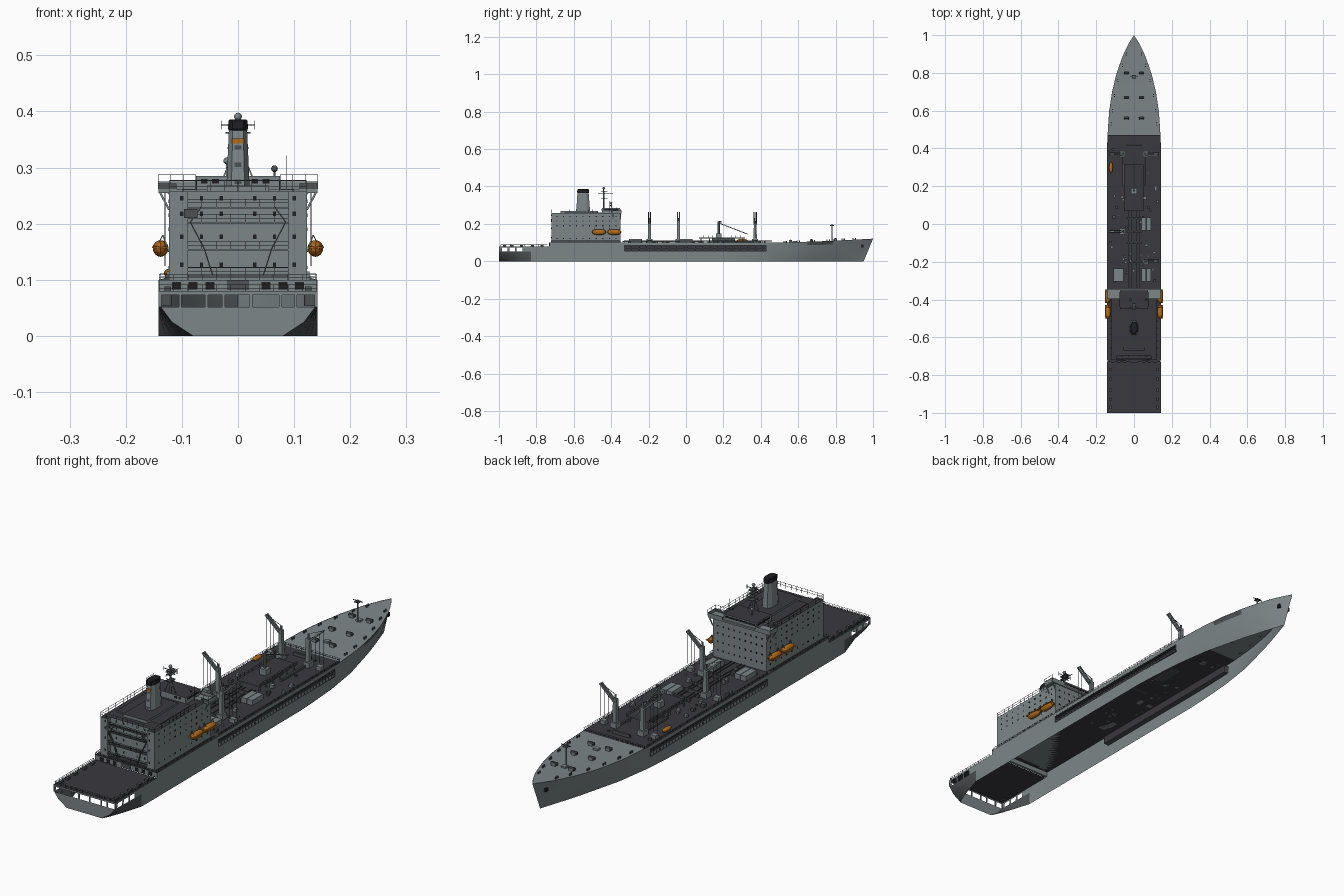
import bpy, bmesh, math, random
from mathutils import Vector

if "Cube" in bpy.data.objects:
    bpy.data.objects.remove(bpy.data.objects["Cube"])
random.seed(4)

COLS = {"hull_grey": (.205, .24, .25), "deck_charcoal": (.042, .04, .048), "boat_orange": (.46, .15, .012),
        "black": (.014, .014, .016), "dark_grey": (.075, .082, .086)}
MATS = []
for n, c in COLS.items():
    m = bpy.data.materials.new(n)
    m.diffuse_color = (*c, 1)
    m.use_nodes = True
    m.node_tree.nodes["Principled BSDF"].inputs["Base Color"].default_value = m.diffuse_color
    MATS.append(m)
GREY, DECK, ORANGE, BLACK, DARK = range(5)


def finish(bm, name, smooth=False):
    me = bpy.data.meshes.new(name)
    bm.to_mesh(me)
    bm.free()
    for m in MATS:
        me.materials.append(m)
    ob = bpy.data.objects.new(name, me)
    bpy.context.collection.objects.link(ob)
    if smooth:
        bpy.context.view_layer.objects.active = ob
        ob.select_set(True)
        bpy.ops.object.shade_smooth_by_angle(angle=math.radians(30))
        ob.select_set(False)


def face(bm, pts, mat, out):
    f = bm.faces.new([bm.verts.new(p) for p in pts])
    f.normal_update()
    if f.normal.dot(Vector(out)) < 0:
        f.normal_flip()
    f.material_index = mat


def box(bm, x0, x1, y0, y1, z0, z1, mat=GREY, top=None, taper=1.0):
    cx, cy = (x0 + x1) / 2, (y0 + y1) / 2
    lo = [(x0, y0), (x1, y0), (x1, y1), (x0, y1)]
    a = [bm.verts.new((x, y, z0)) for x, y in lo]
    b = [bm.verts.new((cx + (x - cx) * taper, cy + (y - cy) * taper, z1)) for x, y in lo]
    fs = [bm.faces.new(a[::-1]), bm.faces.new(b)]
    fs += [bm.faces.new((a[i], a[(i + 1) % 4], b[(i + 1) % 4], b[i])) for i in range(4)]
    for f in fs:
        f.material_index = mat
    fs[1].material_index = mat if top is None else top


def beam(bm, p, q, r, mat=GREY, n=4, r2=None):
    p, q = Vector(p), Vector(q)
    rot = (q - p).to_track_quat('Z', 'Y')
    rings = [[bm.verts.new(c + rot @ Vector((rad * math.cos(t), rad * math.sin(t), 0)))
              for t in [(i + .5) * math.tau / n for i in range(n)]] for c, rad in ((p, r), (q, r2 or r))]
    fs = [bm.faces.new(rings[0][::-1]), bm.faces.new(rings[1])]
    fs += [bm.faces.new((rings[0][i], rings[0][(i + 1) % n], rings[1][(i + 1) % n], rings[1][i])) for i in range(n)]
    for f in fs:
        f.material_index = mat


def rail(bm, p, q, h=.02, mat=DARK):
    p, q = Vector(p), Vector(q)
    n = max(1, round((q - p).length / .025))
    for i in range(n + 1):
        c = p.lerp(q, i / n)
        beam(bm, c, c + Vector((0, 0, h)), .0007, mat)
    for k in (.5, 1):
        beam(bm, p + Vector((0, 0, h * k)), q + Vector((0, 0, h * k)), .0007, mat)


def lerp_table(t, y):
    for (a, u), (b, v) in zip(t, t[1:]):
        if y <= b:
            return u + (v - u) * max(0, (y - a) / (b - a))
    return t[-1][1]


# ---- hull shell, open underneath, lofted through stations
TOPW = [(-1, .142), (.42, .142), (.5, .139), (.6, .131), (.7, .116), (.8, .092), (.9, .056), (.96, .026), (1, 0)]
BOTW = [(-1, .142), (.2, .142), (.4, .132), (.6, .105), (.8, .058), (.9, .03), (1, 0)]
TOPZ = [(-1, .08), (-.73, .08), (-.72, .1), (.5, .1), (.75, .108), (1, .121)]
STERN = [.08, .118, .138, .142, .142]
YS = [-1, -.985, -.955, -.945, -.915, -.905, -.875, -.83, -.73, -.72, -.5, -.33, -.1, .1, .2, .3, .43,
      .47, .55, .6, .65, .7, .75, .79, .83, .87, .91, .94, .97, .985, 1]


def point(y, k):
    zt = lerp_table(TOPZ, y)
    if y < -.725:
        z = (0, .025, .052, .073, zt)[k]
    elif y < .45:
        z = (0, .028, .055, .085, zt)[k]
    else:
        z = (0, .27, .54, .82, 1)[k] * zt
    f = z / zt
    wb, wt = lerp_table(BOTW, y), lerp_table(TOPW, y)
    w = wb + (wt - wb) * f ** .85
    if y < -.83:
        t = ((y + 1) / .17) ** .8
        w = STERN[k] * (1 - t) + .142 * t
    rake = max(0, y - .4) / .6 * .05 * (1 - f)
    return w, y - rake, z


bm = bmesh.new()
for s in (-1, 1):
    for a, b in zip(YS, YS[1:]):
        for k in range(4):
            port = k == 2 and (a, b) in ((-.985, -.955), (-.945, -.915), (-.905, -.875))
            gallery = k == 2 and a >= -.33 and b <= .43
            if port or gallery:
                continue
            pts = [point(a, k), point(b, k), point(b, k + 1), point(a, k + 1)]
            if b == 1:
                pts = [pts[0], pts[1], pts[2], pts[3]]
            mat = DARK if (k < 2 and b <= -.83) or (s > 0 and k == 3 and .65 <= a < .79) else GREY
            face(bm, [(s * x, y, z) for x, y, z in pts], mat, (s, 0, 0))
stern = [point(-1, k) for k in range(5)]
for k in (0, 1, 3):
    (x0, _, z0), (x1, _, z1) = stern[k], stern[k + 1]
    face(bm, [(-x0, -1, z0), (x0, -1, z0), (x1, -1, z1), (-x1, -1, z1)], GREY, (0, -1, 0))
for x in (-.139, -.103, -.056, -.026, .023, .076, .103, .139):
    box(bm, x - .0025, x + .0025, -1, -.996, .052, .073)
bmesh.ops.remove_doubles(bm, verts=bm.verts, dist=.0002)
finish(bm, "hull", True)

# ---- decks
bm = bmesh.new()
for a, b in zip(YS, YS[1:]):
    if a == -.73:
        continue
    (x0, y0, z0), (x1, y1, z1) = point(a, 4), point(b, 4)
    pts = [(-x0, y0, z0 - .001), (x0, y0, z0 - .001), (x1, y1, z1 - .001), (-x1, y1, z1 - .001)]
    face(bm, pts[:3] if b == 1 else pts, GREY if a >= .47 else DECK, (0, 0, 1))
box(bm, -.141, .141, -.73, -.718, .08, .1, GREY, DECK)
box(bm, -.02, .02, -.732, -.73, .082, .1, DARK)
for x in (-.11, -.08, -.05, .05, .08, .11):
    box(bm, x - .008, x + .008, -.732, -.73, .083, .096, BLACK)
finish(bm, "decks")

# ---- recessed side galleries
bm = bmesh.new()
for s in (-1, 1):
    x0, x1 = sorted((s * .118, s * .1415))
    for z in (.0535, .0835):
        box(bm, x0, x1, -.33, .43, z, z + .0015, DARK)
    xb = sorted((s * .118, s * .12))
    box(bm, *xb, -.33, .43, .055, .085, DECK)
    for y in (-.33, .429):
        box(bm, x0, x1, y, y + .001, .055, .085, DARK)
    for i in range(39):
        beam(bm, (s * .1405, -.33 + i * .02, .055), (s * .1405, -.33 + i * .02, .085), .001, DARK)
    beam(bm, (s * .14, -.33, .069), (s * .14, .43, .069), .002, GREY)
    beam(bm, (s * .14, -.33, .077), (s * .14, .43, .077), .001, DARK)
finish(bm, "side_galleries")

# ---- superstructure block with aft balconies
bm = bmesh.new()
box(bm, -.123, .123, -.7, -.35, .099, .257, GREY, DECK)
for s in (-1, 1):
    box(bm, *sorted((s * .09, s * .123)), -.72, -.7, .099, .257, GREY, DECK)
for i, z in enumerate((.108, .155, .203, .23)):
    box(bm, -.09, .09, -.72 + .002 * i, -.7, z - .003, z, GREY, DECK)
box(bm, -.055, .055, -.67, -.47, .257, .268, GREY, DECK)
box(bm, -.1, .1, -.65, -.45, .257, .261, GREY, DECK)
# portholes, doors and vents
for s in (-1, 1):
    for z in (.122, .19, .215, .24):
        for i in range(10):
            y = -.69 + i * .035
            box(bm, *sorted((s * .123, s * .1238)), y - .003, y + .003, z - .003, z + .003, BLACK)
for z in (.13, .165, .2, .23):
    for i in range(9):
        x = -.1 + i * .025
        box(bm, x - .003, x + .003, -.35, -.349, z - .003, z + .003, BLACK)
for z in (.127, .177, .218, .245):
    for x in (-.1, -.065, -.03, .03, .065, .1):
        y = -.72 if abs(x) > .09 else -.7
        box(bm, x - .003, x + .003, y - .0008, y, z - .004, z + .004, BLACK)
box(bm, -.096, -.072, -.723, -.72, .21, .226, DARK)
finish(bm, "superstructure")

# ---- bridge with wings
bm = bmesh.new()
box(bm, -.142, .142, -.395, -.345, .255, .262, GREY)
box(bm, -.075, .075, -.45, -.352, .257, .285, GREY, DECK)
box(bm, -.07, .07, -.352, -.3512, .272, .28, BLACK)
for x in (-.06, -.04, .03, .05):
    box(bm, x - .006, x + .006, -.4508, -.45, .272, .28, BLACK)
for s in (-1, 1):
    box(bm, *sorted((s * .075, s * .0758)), -.44, -.36, .272, .28, BLACK)
    box(bm, *sorted((s * .141, s * .1425)), -.395, -.345, .262, .273)
    box(bm, *sorted((s * .075, s * .142)), -.347, -.345, .262, .274)
    box(bm, *sorted((s * .11, s * .142)), -.396, -.394, .262, .272, DARK)
    for y in (-.39, -.35):
        beam(bm, (s * .123, y, .225), (s * .139, y, .256), .0025)
    beam(bm, (s * .142, -.395, .262), (s * .142, -.395, .287), .001)
    rail(bm, (s * .075, -.396, .262), (s * .142, -.396, .262), .025)
    rail(bm, (s * .142, -.396, .262), (s * .142, -.345, .262), .025)
    rail(bm, (s * .122, -.72, .257), (s * .122, -.4, .257))
finish(bm, "bridge")

# ---- railings and aft stairs
bm = bmesh.new()
rail(bm, (-.122, -.719, .257), (.122, -.719, .257))
for z in (.108, .155, .203, .23):
    rail(bm, (-.09, -.717, z), (.09, -.717, z), .014)
for s in (-1, 1):
    for z0, z1, x0, x1 in ((.108, .155, .045, .06), (.155, .203, .06, .085), (.203, .23, .085, .065)):
        for d in (0, .006):
            beam(bm, (s * x0, -.716 - d, z0), (s * x1, -.716 - d, z1), .0015, DARK)
    rail(bm, (s * .14, -.99, .079), (s * .14, -.74, .079), .012)
    rail(bm, (s * .14, -.72, .1), (s * .14, -.35, .1), .01)
    rail(bm, (s * .14, -.33, .1), (s * .14, .46, .1), .01)
rail(bm, (-.14, -.995, .079), (.14, -.995, .079), .012)
rail(bm, (-.14, -.73, .099), (.14, -.73, .099), .01)
rail(bm, (-.138, .47, .1), (.138, .47, .1), .012)
finish(bm, "railings")

# ---- funnel with chamfered corners
bm = bmesh.new()
LEV = [(.257, 1, GREY), (.366, .78, GREY), (.369, .84, BLACK), (.383, .82, BLACK), (.386, .7, BLACK)]
rings = []
for z, k, _ in LEV:
    pl = [(-.021, -.02), (-.012, -.038), (.012, -.038), (.021, -.02), (.021, .02), (.012, .038), (-.012, .038), (-.021, .02)]
    rings.append([bm.verts.new((x * k, -.55 + y * k, z)) for x, y in pl])
for j in range(4):
    for i in range(8):
        f = bm.faces.new((rings[j][i], rings[j][(i + 1) % 8], rings[j + 1][(i + 1) % 8], rings[j + 1][i]))
        f.material_index = LEV[j + 1][2]
bm.faces.new(rings[-1]).material_index = BLACK
box(bm, -.011, .011, -.584, -.578, .343, .352, ORANGE)
for z, y in ((.335, -.5822), (.305, -.5848), (.275, -.587)):
    box(bm, -.006, .006, y, y + .005, z - .004, z + .004, DARK)
finish(bm, "funnel")

# ---- main mast, aerials and domes
bm = bmesh.new()
beam(bm, (0, -.44, .285), (0, -.44, .385), .005, GREY, 8, .003)
for z, w in ((.335, .02), (.362, .022), (.376, .03)):
    beam(bm, (-w, -.44, z), (w, -.44, z), .0015, DARK)
    box(bm, -.01, .01, -.455, -.42, z - .003, z, DARK)
beam(bm, (0, -.47, .362), (0, -.39, .362), .0015, DARK)
for s in (-1, 1):
    beam(bm, (s * .025, -.44, .285), (0, -.44, .345), .0018)
    beam(bm, (s * .03, -.44, .368), (s * .03, -.44, .384), .001, DARK)
beam(bm, (.087, -.41, .262), (.087, -.41, .322), .001, DARK)
beam(bm, (.065, -.4, .28), (.065, -.4, .295), .002, DARK)
beam(bm, (-.02, -.4, .285), (-.02, -.4, .31), .002)
for p, r, mt in (((0, -.44, .391), .007, GREY), ((.065, -.4, .298), .006, DARK), ((-.02, -.4, .312), .006, GREY)):
    ret = bmesh.ops.create_uvsphere(bm, u_segments=12, v_segments=8, radius=r)
    bmesh.ops.translate(bm, verts=ret["verts"], vec=p)
    for f in {f for v in ret["verts"] for f in v.link_faces}:
        f.material_index = mt
finish(bm, "mast")

# ---- lifeboats and deck boat
bm = bmesh.new()
def boat(x, y, z, l, w, h):
    ret = bmesh.ops.create_uvsphere(bm, u_segments=12, v_segments=8, radius=1)
    for v in ret["verts"]:
        c = v.co
        v.co = (x + c.x * w, y + math.copysign(abs(c.y) ** .75, c.y) * l, z + c.z * h * (.85 if c.z > 0 else 1))
    for f in {f for v in ret["verts"] for f in v.link_faces}:
        f.material_index = ORANGE
for s in (-1, 1):
    for y in (-.383, -.465):
        boat(s * .138, y, .157, .038, .014, .016)
        box(bm, *sorted((s * .124, s * .153)), y - .036, y + .036, .157, .159, ORANGE)
        for d in (-.025, .025):
            beam(bm, (s * .123, y + d, .15), (s * .134, y + d, .18), .0018)
            beam(bm, (s * .134, y + d, .18), (s * .14, y + d, .168), .0012, DARK)
boat(-.122, .3, .112, .028, .01, .009)
finish(bm, "lifeboats")

# ---- replenishment posts with outboard arms
bm = bmesh.new()
for s, y in ((-1, .37), (1, .37), (-1, -.04), (1, -.195)):
    box(bm, s * .062 - .009, s * .062 + .009, y - .009, y + .009, .099, .215, GREY, None, .8)
    box(bm, s * .062 - .014, s * .062 + .014, y - .016, y + .016, .099, .12)
    for d in (-.006, .006):
        beam(bm, (s * .062, y + d, .2), (s * .13, y + d, .262), .004)
    beam(bm, (s * .062, y, .215), (s * .062, y, .232), .004)
    for t in (.5, .75, 1):
        x = s * (.062 + .068 * t)
        beam(bm, (x, y, .2 + .062 * t), (x, y, .125), .0008, DARK)
    beam(bm, (s * .062, y, .232), (s * .13, y, .262), .001, DARK)
    box(bm, s * .115 - .012, s * .115 + .012, y - .01, y + .01, .099, .115)
finish(bm, "transfer_posts")

# ---- centre platform, crane, cargo boxes and pipework
bm = bmesh.new()
box(bm, -.053, .05, .07, .315, .122, .126, GREY, DECK)
for x in (-.045, .042):
    for i in range(6):
        beam(bm, (x, .08 + i * .045, .1), (x, .08 + i * .045, .123), .003)
for x in (-.053, .05):
    rail(bm, (x, .07, .126), (x, .315, .126), .012)
box(bm, -.03, .025, .14, .26, .099, .122, DARK)
box(bm, -.015, .015, .16, .19, .126, .15)
beam(bm, (0, .175, .126), (0, .175, .212), .006, GREY, 8)
beam(bm, (0, .175, .205), (0, .33, .145), .003)
beam(bm, (0, .175, .212), (0, .19, .212), .005, DARK)
for x, y in ((.065, 0), (-.082, -.27), (.065, -.27)):
    for d in (-.0135, .0135):
        box(bm, x + d - .0125, x + d + .0125, y - .035, y + .035, .099, .12)
for x in (-.03, -.015, .015, .03):
    beam(bm, (x, -.34, .106), (x, .07, .106), .0022, DARK)
for y in (-.2, -.1, -.04, .03, .42):
    box(bm, -.04, .04, y - .004, y + .004, .099, .112, DARK)
for s in (-1, 1):
    box(bm, *sorted((s * .052, s * .06)), .2, .36, .099, .108, DARK)
for i in range(45):
    x, y, r = random.uniform(-.125, .125), random.uniform(-.32, .45), random.uniform(.003, .008)
    box(bm, x - r, x + r, y - r, y + r, .099, .1 + r * 1.5, random.choice((GREY, DARK)))
finish(bm, "deck_gear")

# ---- foredeck winches, hatches, bollards and foremast
bm = bmesh.new()
for s in (-1, 1):
    for y in (.53, .6, .68, .76, .84, .9):
        x, z = s * (lerp_table(TOPW, y) - .016), lerp_table(TOPZ, y)
        for d in (-.006, .006):
            beam(bm, (x, y + d, z - .002), (x, y + d, z + .008), .003, DARK, 8)
    for y in (.56, .67, .8):
        z = lerp_table(TOPZ, y)
        box(bm, s * .04 - .009, s * .04 + .009, y - .008, y + .008, z - .002, z + .011)
        beam(bm, (s * .04 - .014, y, z + .008), (s * .04 + .014, y, z + .008), .006, DARK, 8)
    # anchor
    box(bm, *sorted((s * .017, s * .028)), .936, .95, .075, .09, BLACK)
for y in (.58, .79):
    z = lerp_table(TOPZ, y)
    box(bm, -.01, .01, y - .01, y + .01, z - .002, z + .006)
beam(bm, (0, .78, .105), (0, .78, .2), .003, GREY, 8)
beam(bm, (-.022, .78, .195), (.022, .78, .195), .0018, DARK)
box(bm, -.01, .01, .77, .79, .19, .193, DARK)
finish(bm, "foredeck_gear")

# ---- stern deck fittings
bm = bmesh.new()
for s in (-1, 1):
    for y in (-.97, -.93, -.88, -.82, -.77):
        box(bm, s * .125 - .006, s * .125 + .006, y - .008, y + .008, .078, .088, DARK)
finish(bm, "stern_fittings")
